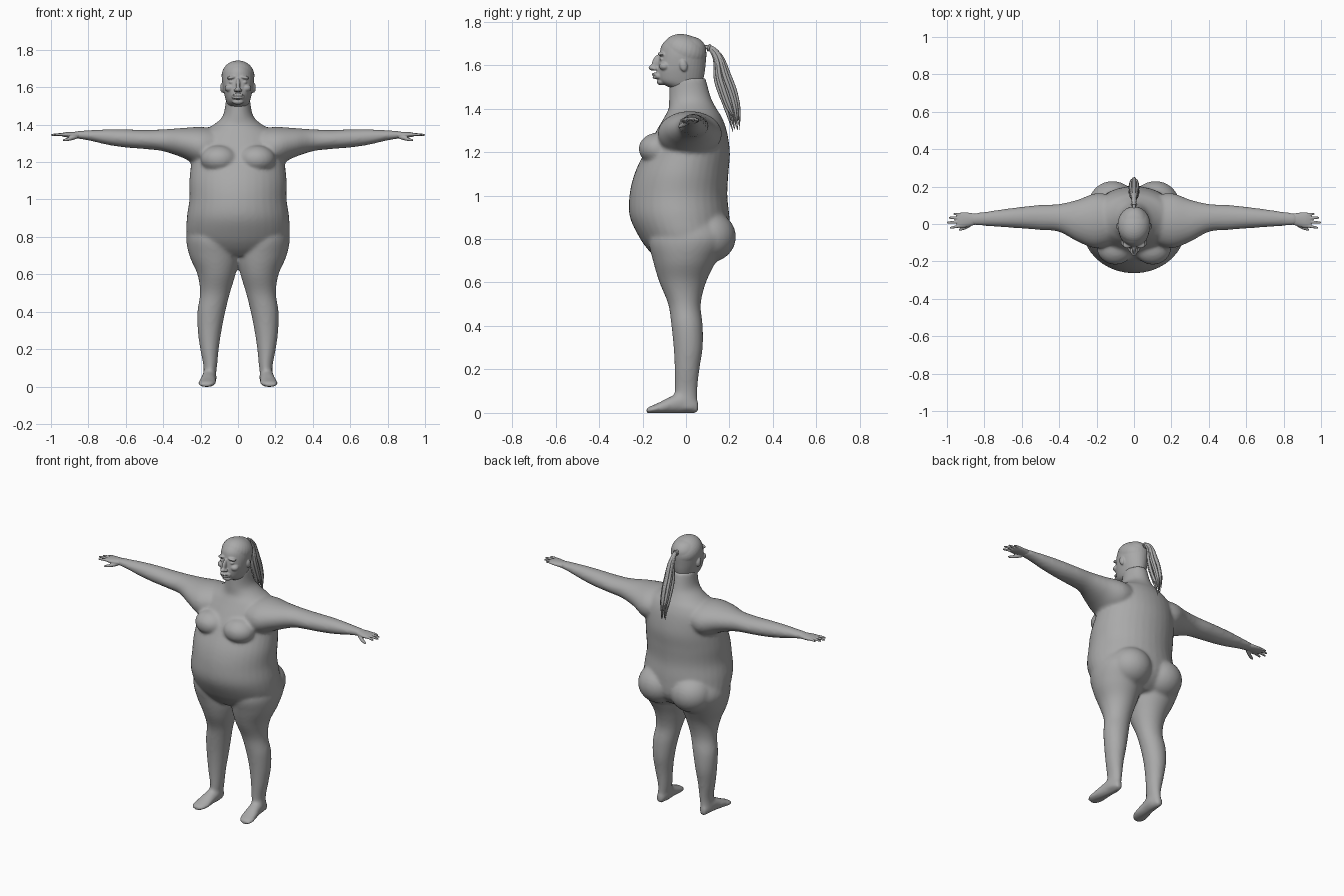
import bpy
import bmesh
import math
import random
from mathutils import Matrix, Vector

default = bpy.data.objects.get("Cube")
if default:
    bpy.data.objects.remove(default, do_unlink=True)


def make_material(name, colour):
    mat = bpy.data.materials.new(name)
    mat.use_nodes = True
    mat.diffuse_color = colour
    mat.node_tree.nodes["Principled BSDF"].inputs["Base Color"].default_value = colour
    return mat


clay = make_material("clay grey", (0.4, 0.4, 0.4, 1))


def catmull(p, q, r, s, t):
    """Smooth value between q and r."""
    return 0.5 * (2 * q + (r - p) * t + (2 * p - 5 * q + 4 * r - s) * t * t
                  + (3 * q - p - 3 * r + s) * t ** 3)


def refine(rows, steps=5):
    """Smoothly interpolate the section table."""
    result = []
    for i in range(len(rows) - 1):
        group = [rows[max(i - 1, 0)], rows[i], rows[i + 1], rows[min(i + 2, len(rows) - 1)]]
        for k in range(steps):
            result.append([catmull(*values, k / steps) for values in zip(*group)])
    result.append(list(rows[-1]))
    return result


def loft(bm, axis, rows, side=1, count=36):
    """Closed skin over oval sections: position, then low and high limits on both other axes."""
    rings = []
    for t, a_low, a_high, b_low, b_high in refine(rows):
        ring = []
        for k in range(count):
            angle = math.tau * k / count
            a = (a_low + a_high) / 2 + (a_high - a_low) / 2 * math.cos(angle)
            b = (b_low + b_high) / 2 + (b_high - b_low) / 2 * math.sin(angle)
            x, y, z = {"x": (t, a, b), "y": (a, t, b), "z": (a, b, t)}[axis]
            ring.append(bm.verts.new((x * side, y, z)))
        rings.append(ring)
    faces = [bm.faces.new(rings[0]), bm.faces.new(rings[-1])]
    for low, high in zip(rings, rings[1:]):
        for k in range(count):
            n = (k + 1) % count
            faces.append(bm.faces.new((low[k], low[n], high[n], high[k])))
    bmesh.ops.recalc_face_normals(bm, faces=faces)


def ball(bm, centre, radii, tilt=0, roll=0):
    """Ellipsoid, tilted about x and rolled about y."""
    matrix = (Matrix.Translation(centre) @ Matrix.Rotation(roll, 4, "Y")
              @ Matrix.Rotation(tilt, 4, "X") @ Matrix.Diagonal((*radii, 1)))
    bmesh.ops.create_uvsphere(bm, u_segments=28, v_segments=18, radius=1, matrix=matrix)


def finish(name, bm, voxel, smoothing):
    """Fuse the overlapping masses into one smooth skin."""
    mesh = bpy.data.meshes.new(name)
    bm.to_mesh(mesh)
    bm.free()
    mesh.materials.append(clay)
    obj = bpy.data.objects.new(name, mesh)
    bpy.context.collection.objects.link(obj)
    fuse = obj.modifiers.new("fuse", "REMESH")
    fuse.mode = "VOXEL"
    fuse.voxel_size = voxel
    fuse.use_smooth_shade = True
    soften = obj.modifiers.new("soften", "SMOOTH")
    soften.factor = 0.5
    soften.iterations = smoothing
    return obj


# Torso and neck: height, half width, front, back
torso = [
    (.7, .15, -.12, .11), (.74, .23, -.165, .165), (.8, .272, -.21, .2),
    (.9, .274, -.258, .2), (1, .26, -.26, .19), (1.1, .26, -.237, .195),
    (1.2, .25, -.19, .202), (1.3, .24, -.135, .187), (1.36, .2, -.1, .165),
    (1.4, .13, -.08, .14), (1.45, .08, -.078, .115), (1.54, .064, -.075, .09),
]
leg = [
    (.02, .125, .19, -.06, .053), (.1, .113, .184, -.052, .052), (.2, .103, .202, -.052, .062),
    (.3, .088, .215, -.057, .077), (.4, .068, .217, -.067, .077), (.5, .043, .203, -.082, .068),
    (.6, .013, .217, -.122, .092), (.7, -.01, .26, -.152, .14), (.8, 0, .277, -.17, .19),
    (.88, .03, .25, -.12, .15),
]
foot = [
    (.057, .135, .175, 0, .05), (0, .115, .188, -.002, .1), (-.06, .118, .197, -.002, .08),
    (-.13, .118, .212, -.002, .045), (-.17, .13, .21, -.002, .028), (-.184, .15, .195, 0, .016),
]
arm = [
    (.1, -.1, .15, 1.2, 1.378), (.2, -.13, .165, 1.18, 1.388), (.3, -.095, .13, 1.225, 1.382),
    (.4, -.042, .107, 1.258, 1.375), (.5, -.032, .102, 1.27, 1.372), (.6, -.024, .092, 1.278, 1.375),
    (.7, -.017, .079, 1.293, 1.375), (.8, -.01, .065, 1.316, 1.37), (.87, -.006, .056, 1.327, 1.366),
]

body = bmesh.new()
loft(body, "z", [(z, -w, w, front, back) for z, w, front, back in torso])
for side in (-1, 1):
    loft(body, "z", leg, side)
    loft(body, "y", foot, side)
    loft(body, "x", arm, side)
    ball(body, (side * .1, -.125, 1.215), (.1, .093, .075))      # breast
    ball(body, (side * .115, .1, .81), (.13, .13, .12))          # buttock
finish("body", body, .01, 6)

# Hands: palm, four fingers and a thumb
palm = [
    (.83, .002, .052, 1.326, 1.364), (.88, -.013, .06, 1.329, 1.362),
    (.92, -.022, .062, 1.333, 1.36), (.945, -.018, .055, 1.339, 1.355),
]
fingers = [(.05, .054, .965), (.032, .034, .99), (.012, .008, 1), (-.008, -.02, .985)]
for side, label in ((1, "left"), (-1, "right")):
    hand = bmesh.new()
    loft(hand, "x", palm, side)
    for start, end, tip in fingers:
        middle = (start + end) / 2
        loft(hand, "x", [
            (.915, start - .009, start + .009, 1.338, 1.356),
            ((tip + .915) / 2, middle - .008, middle + .008, 1.34, 1.355),
            (tip - .006, end - .006, end + .006, 1.34, 1.351),
            (tip + .001, end - .003, end + .003, 1.343, 1.348),
        ], side, 16)
    loft(hand, "x", [
        (.86, -.005, .015, 1.325, 1.348), (.895, -.026, -.003, 1.315, 1.336),
        (.925, -.036, -.019, 1.311, 1.326), (.937, -.036, -.028, 1.313, 1.321),
    ], side, 16)
    finish(label + "_hand", hand, .004, 2)

# Head: skull, hair cap and facial features
skull = [
    (1.495, .05, -.07, .06), (1.522, .062, -.122, .075), (1.56, .073, -.134, .085),
    (1.6, .081, -.13, .09), (1.65, .085, -.122, .094), (1.69, .077, -.112, .088),
    (1.72, .055, -.085, .062), (1.735, .02, -.04, .02),
]
head = bmesh.new()
loft(head, "z", [(z, -w, w, front, back) for z, w, front, back in skull])
ball(head, (0, -.006, 1.662), (.088, .103, .078), -.35)          # hair cap
ball(head, (0, -.138, 1.612), (.012, .018, .038), -.35)          # nose bridge
ball(head, (0, -.153, 1.588), (.016, .019, .013))                # nose tip
ball(head, (0, -.138, 1.558), (.03, .02, .008))                  # upper lip
ball(head, (0, -.135, 1.543), (.026, .02, .007))                 # lower lip
ball(head, (0, -.114, 1.523), (.03, .02, .016))                  # chin
for side in (-1, 1):
    ball(head, (side * .013, -.143, 1.584), (.01, .013, .009))   # nostril wing
    ball(head, (side * .035, -.112, 1.652), (.026, .018, .009), 0, side * .15)  # brow
    ball(head, (side * .034, -.11, 1.627), (.015, .012, .008))   # eye
    ball(head, (side * .045, -.098, 1.595), (.026, .026, .02))   # cheek
    ball(head, (side * .025, -.128, 1.548), (.009, .012, .012), 0, side * .5)   # mouth corner
    ball(head, (side * .083, -.012, 1.598), (.012, .018, .028), .2)  # ear
finish("head", head, .004, 4)

# Ponytail: tapered strands gathered at a tie
random.seed(4)
tail = bpy.data.curves.new("ponytail", "CURVE")
tail.dimensions = "3D"
tail.bevel_depth = .009
tail.bevel_resolution = 2
tail.resolution_u = 8
tail.use_fill_caps = True
tail.materials.append(clay)
strands = 18
for k in range(strands):
    angle = math.tau * k / strands
    reach = 1 if k % 3 else .45
    offset = Vector((.02 * math.cos(angle), .032 * math.sin(angle), .012 * math.sin(angle))) * reach
    drop = random.uniform(-.03, .05)
    path = [
        (Vector((0, .08, 1.685)), .1, .8), (Vector((0, .118, 1.675)), .25, .8),
        (Vector((0, .172, 1.53)), 1, 1), (Vector((0, .212, 1.41)), .9, .9),
        (Vector((0, .232, 1.32 + drop)), .5, .1),
    ]
    spline = tail.splines.new("BEZIER")
    spline.bezier_points.add(len(path) - 1)
    for point, (place, spread, radius) in zip(spline.bezier_points, path):
        point.co = place + offset * spread
        point.radius = radius
        point.handle_left_type = point.handle_right_type = "AUTO"
bpy.context.collection.objects.link(bpy.data.objects.new("ponytail", tail))

# Hair tie
bpy.ops.mesh.primitive_torus_add(location=(0, .105, 1.68), rotation=(math.radians(75), 0, 0),
                                 major_radius=.013, minor_radius=.005,
                                 major_segments=24, minor_segments=10)
tie = bpy.context.object
tie.name = "hair_tie"
tie.data.materials.append(clay)
bpy.ops.object.shade_smooth()
